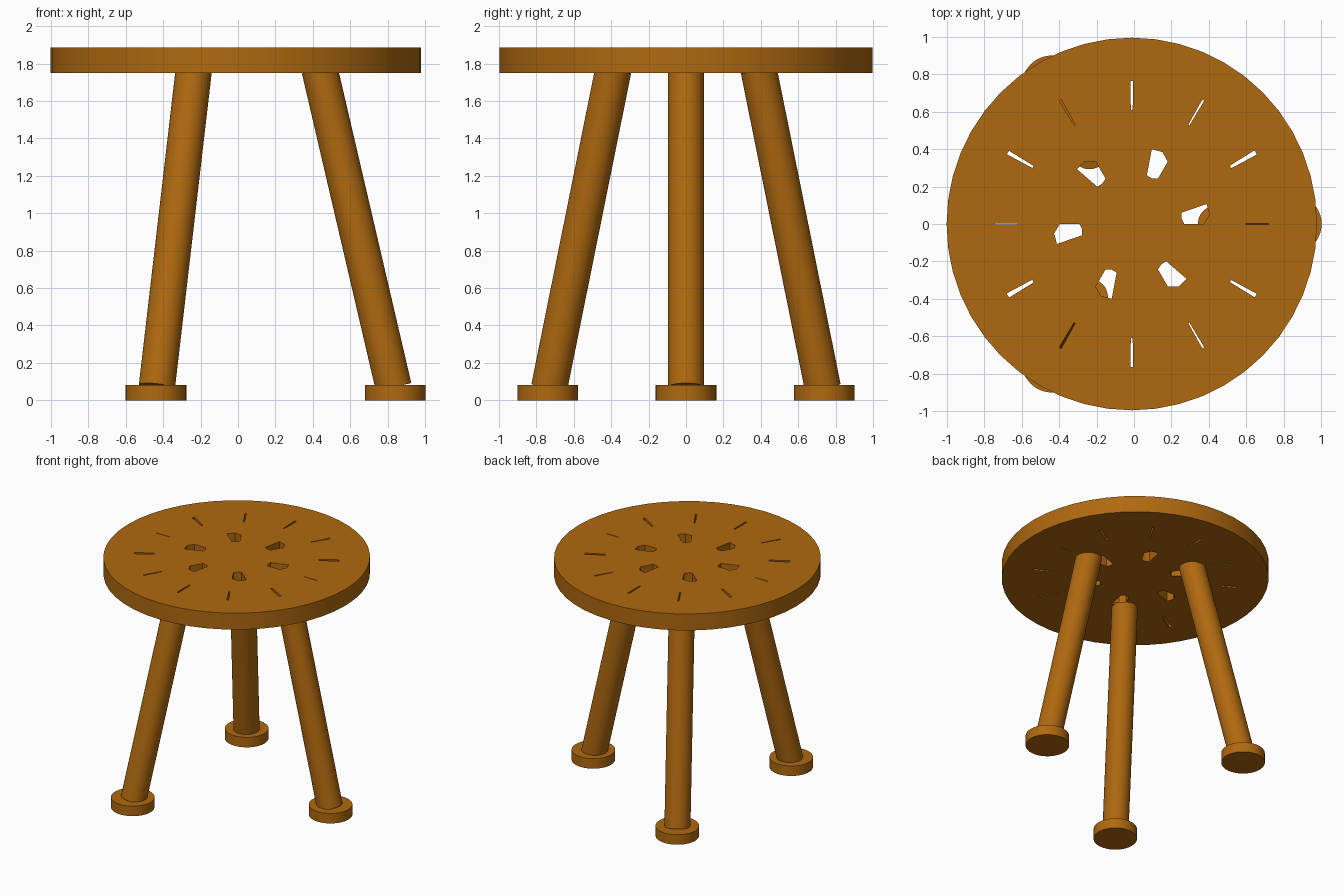
import bpy
from math import cos, sin, pi, radians
from mathutils import Vector

default = bpy.data.objects.get("Cube")
if default:
    bpy.data.objects.remove(default, do_unlink=True)

CX = -0.012  # axis of the stool

wood = bpy.data.materials.new("warm_brown_wood")
wood.use_nodes = True
wood.diffuse_color = (0.43, 0.141, 0.005, 1)
wood.node_tree.nodes["Principled BSDF"].inputs["Base Color"].default_value = wood.diffuse_color


def finish(obj, name):
    obj.name = name
    obj.data.materials.clear()
    obj.data.materials.append(wood)
    bpy.ops.object.shade_smooth_by_angle(angle=radians(30))


def rod(name, start, end, radius):
    """Capped cylinder running between two points."""
    start, end = Vector(start), Vector(end)
    axis = end - start
    bpy.ops.mesh.primitive_cylinder_add(
        vertices=48, radius=radius, depth=axis.length, location=(start + end) / 2,
        rotation=axis.to_track_quat('Z', 'Y').to_euler())
    finish(bpy.context.object, name)


def polar(r, angle, z):
    return (CX + r * cos(angle), r * sin(angle), z)


def add_loop(curve, points, angle=0):
    """Closed outline, turned about the seat centre."""
    spline = curve.splines.new('POLY')
    spline.points.add(len(points) - 1)
    for p, (x, y) in zip(spline.points, points):
        p.co = (x * cos(angle) - y * sin(angle), x * sin(angle) + y * cos(angle), 0, 1)
    spline.use_cyclic_u = True


# Seat: round slab pierced by six petals and twelve narrow slits
curve = bpy.data.curves.new("seat_outline", 'CURVE')
curve.dimensions = '2D'
curve.fill_mode = 'BOTH'
curve.extrude = 0.0675
SIDES = 48
add_loop(curve, [(0.99 * cos(2 * pi * i / SIDES), 0.996 * sin(2 * pi * i / SIDES))
                 for i in range(SIDES)])

petal = [(0.265, 0.06), (0.40, 0.107), (0.415, 0.05), (0.385, 0.0), (0.28, 0.0), (0.265, 0.03)]
for i in range(6):
    add_loop(curve, petal, i * pi / 3)

slit_widths = [0.006, 0.026, 0.012, 0.016, 0.012, 0.022]
for i in range(12):
    w = slit_widths[i % 6] / 2
    outer = 0.73 if i % 6 == 0 else 0.765
    add_loop(curve, [(0.61, -w * 0.6), (outer, -w), (outer, w), (0.61, w * 0.6)], i * pi / 6)

seat = bpy.data.objects.new("seat", curve)
bpy.context.collection.objects.link(seat)
seat.location = (CX, 0, 1.8175)
bpy.ops.object.select_all(action='DESELECT')
seat.select_set(True)
bpy.context.view_layer.objects.active = seat
bpy.ops.object.convert(target='MESH')
finish(bpy.context.object, "seat")

# Three splayed legs, each standing on a round foot
for i, side in enumerate(("left", "back_right", "front_right")):
    a = i * 2 * pi / 3
    rod(side + "_leg", polar(0.844, a, 0.07), polar(0.448, a, 1.77), 0.097)
    rod(side + "_foot", polar(0.853, a, 0), polar(0.853, a, 0.082), 0.162)
